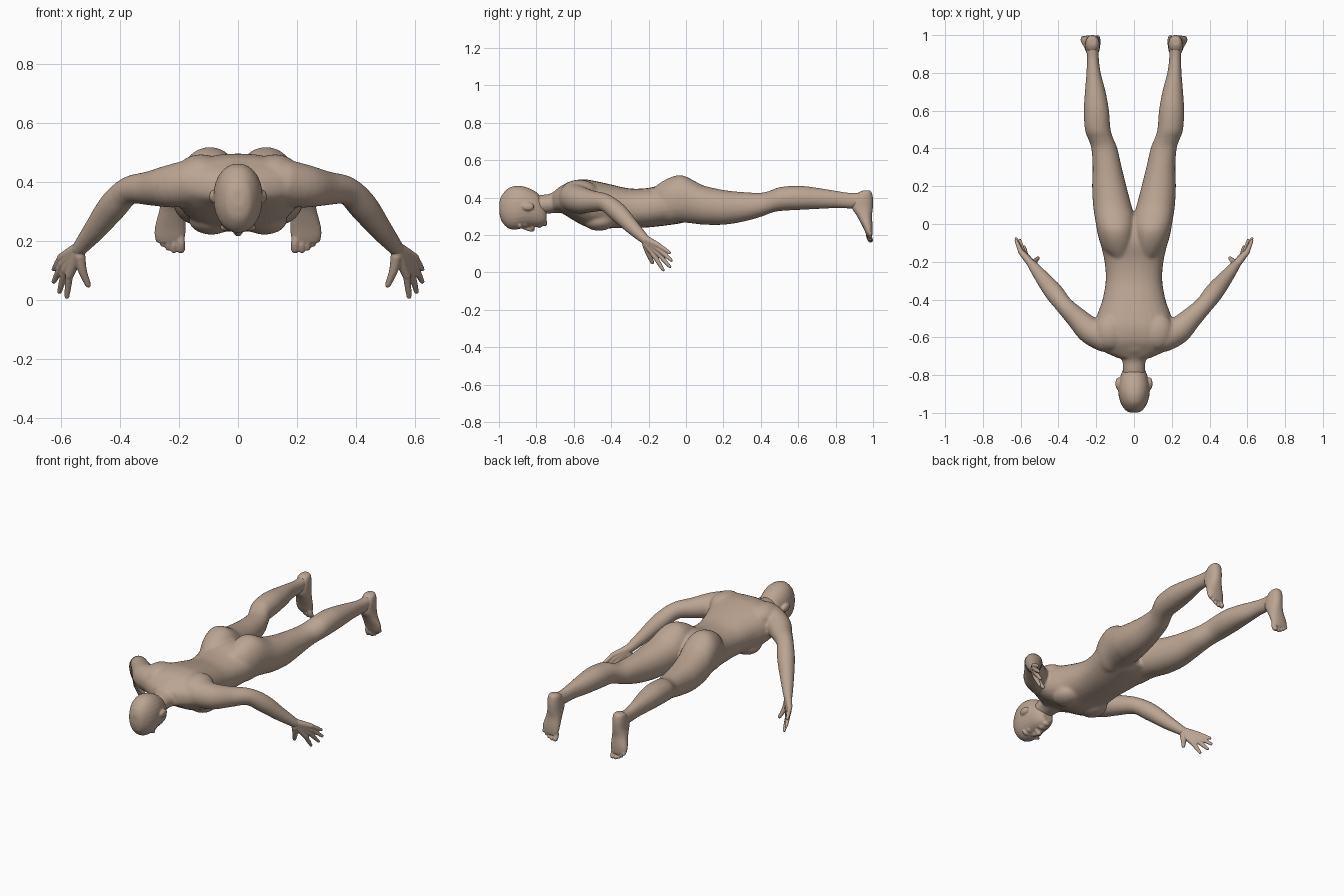
import bpy, bmesh, math
from mathutils import Vector, Matrix

skin = bpy.data.materials.new("skin")
skin.diffuse_color = (0.50, 0.375, 0.29, 1)
X, Y, Z = Vector((1, 0, 0)), Vector((0, 1, 0)), Vector((0, 0, 1))


def spline(rows, n=4):
    """Catmull-Rom interpolation of rows of numbers."""
    out = []
    for i in range(len(rows) - 1):
        q = [rows[max(i - 1, 0)], rows[i], rows[i + 1], rows[min(i + 2, len(rows) - 1)]]
        for k in range(n):
            t = k / n
            out.append([0.5 * (2 * b + (c - a) * t + (2 * a - 5 * b + 4 * c - d) * t * t
                        + (3 * b - a - 3 * c + d) * t ** 3) for a, b, c, d in zip(*q)])
    return out + [list(rows[-1])]


def loft(bm, rings, power=1.0, n=28):
    """Skin rings given as (centre, half axis u, half axis v)."""
    loops = []
    for c, u, v in rings:
        loop = []
        for k in range(n):
            a = 2 * math.pi * k / n
            p, q = math.cos(a), math.sin(a)
            p, q = math.copysign(abs(p) ** power, p), math.copysign(abs(q) ** power, q)
            loop.append(bm.verts.new(c + u * p + v * q))
        loops.append(loop)
    for a, b in zip(loops, loops[1:]):
        for k in range(n):
            bm.faces.new((a[k], a[(k + 1) % n], b[(k + 1) % n], b[k]))
    bm.faces.new(loops[0][::-1])
    bm.faces.new(loops[-1])


def along_y(bm, rows, s=1, power=1.0):
    """Rows: y, inner x, outer x, top z, bottom z."""
    loft(bm, [(Vector((s * (a + b) / 2, y, (t + u) / 2)), X * (b - a) / 2, Z * (t - u) / 2)
              for y, a, b, t, u in spline(rows)], power)


def tube(bm, pts, s=1, n=16):
    """Round limb with rounded ends through (x, y, z, radius)."""
    pts = spline(pts)
    P = [Vector((s * p[0], p[1], p[2])) for p in pts]
    R = [p[3] for p in pts]
    d0, d1 = (P[0] - P[1]).normalized(), (P[-1] - P[-2]).normalized()
    caps = ((0.5, 0.87), (0.85, 0.52), (0.98, 0.2))
    P = [P[0] + d0 * R[0] * a for a, _ in caps[::-1]] + P + [P[-1] + d1 * R[-1] * a for a, _ in caps]
    R = [R[0] * b for _, b in caps[::-1]] + R + [R[-1] * b for _, b in caps]
    rings = []
    for i, p in enumerate(P):
        d = (P[min(i + 1, len(P) - 1)] - P[max(i - 1, 0)]).normalized()
        u = d.cross(Vector((0.6, -0.5, 0.62))).normalized()
        rings.append((p, u * R[i], d.cross(u) * R[i]))
    loft(bm, rings, 1.0, n)


def ball(bm, c, r):
    bmesh.ops.create_uvsphere(bm, u_segments=24, v_segments=16, radius=1,
                              matrix=Matrix.Translation(c) @ Matrix.Diagonal((*r, 1)))


def finish(name, bm, voxel, rounds, mirror=False):
    """Fuse the overlapping pieces into one smooth skin."""
    bmesh.ops.recalc_face_normals(bm, faces=bm.faces)
    me = bpy.data.meshes.new(name)
    bm.to_mesh(me)
    bm.free()
    me.materials.append(skin)
    ob = bpy.data.objects.new(name, me)
    bpy.context.collection.objects.link(ob)
    if mirror:
        ob.modifiers.new("mirror", 'MIRROR').use_mirror_merge = False
    m = ob.modifiers.new("fuse", 'REMESH')
    m.mode, m.voxel_size, m.use_smooth_shade = 'VOXEL', voxel, True
    m = ob.modifiers.new("soften", 'SMOOTH')
    m.factor, m.iterations = 0.5, rounds


# body: torso, neck, arms and legs
bm = bmesh.new()
torso = [(-0.71, 0.085, 0.43, 0.33), (-0.67, 0.17, 0.458, 0.32), (-0.62, 0.215, 0.487, 0.29),
         (-0.55, 0.215, 0.498, 0.25), (-0.48, 0.195, 0.488, 0.232), (-0.40, 0.167, 0.47, 0.236),
         (-0.30, 0.15, 0.449, 0.238), (-0.20, 0.156, 0.452, 0.241), (-0.10, 0.178, 0.475, 0.252),
         (-0.02, 0.19, 0.465, 0.265), (0.04, 0.14, 0.42, 0.29)]
along_y(bm, [(y, -w, w, t, b) for y, w, t, b in torso], 1, 0.88)
along_y(bm, [(-0.86, -0.05, 0.05, 0.40, 0.31), (-0.78, -0.058, 0.058, 0.414, 0.31),
             (-0.72, -0.064, 0.064, 0.424, 0.316), (-0.66, -0.10, 0.10, 0.468, 0.32),
             (-0.60, -0.10, 0.10, 0.47, 0.33)])
leg = [(-0.19, 0.03, 0.11, 0.44, 0.32), (-0.14, 0.005, 0.16, 0.478, 0.275),
       (-0.09, -0.004, 0.183, 0.506, 0.263), (-0.04, -0.006, 0.195, 0.52, 0.268),
       (0.0, -0.006, 0.202, 0.513, 0.266), (0.05, 0.0, 0.21, 0.487, 0.26),
       (0.10, 0.014, 0.217, 0.463, 0.255), (0.20, 0.04, 0.222, 0.441, 0.255),
       (0.30, 0.065, 0.219, 0.43, 0.27), (0.40, 0.088, 0.226, 0.426, 0.297),
       (0.45, 0.108, 0.243, 0.438, 0.316), (0.50, 0.124, 0.26, 0.456, 0.328),
       (0.60, 0.132, 0.266, 0.464, 0.334), (0.70, 0.15, 0.26, 0.453, 0.339),
       (0.80, 0.176, 0.252, 0.437, 0.344), (0.88, 0.186, 0.25, 0.426, 0.342),
       (0.95, 0.186, 0.254, 0.43, 0.345)]
arm = [(0.15, -0.60, 0.40, 0.08), (0.23, -0.565, 0.387, 0.073), (0.30, -0.50, 0.38, 0.058),
       (0.37, -0.43, 0.372, 0.048), (0.425, -0.36, 0.318, 0.05), (0.485, -0.285, 0.24, 0.039),
       (0.54, -0.215, 0.172, 0.026)]
for s in (1, -1):
    along_y(bm, leg, s, 0.95)
    tube(bm, arm, s, 28)
    ball(bm, (s * 0.09, -0.465, 0.275), (0.078, 0.085, 0.052))    # chest
    ball(bm, (s * 0.125, -0.57, 0.43), (0.085, 0.10, 0.065))      # shoulder blade
finish("body", bm, 0.007, 12)

# head, face down
bm = bmesh.new()
along_y(bm, [(-0.998, -0.022, 0.022, 0.375, 0.318), (-0.985, -0.046, 0.046, 0.412, 0.272),
             (-0.95, -0.069, 0.069, 0.45, 0.236), (-0.91, -0.081, 0.081, 0.463, 0.229),
             (-0.87, -0.083, 0.083, 0.46, 0.238), (-0.83, -0.077, 0.077, 0.446, 0.243),
             (-0.79, -0.066, 0.066, 0.42, 0.245), (-0.76, -0.05, 0.05, 0.37, 0.255),
             (-0.745, -0.03, 0.03, 0.33, 0.272)], 1, 0.93)
tube(bm, [(0, -0.875, 0.243, 0.010), (0, -0.845, 0.234, 0.012), (0, -0.823, 0.231, 0.015)])  # nose
ball(bm, (0, -0.787, 0.247), (0.026, 0.007, 0.010))     # upper lip
ball(bm, (0, -0.776, 0.25), (0.022, 0.007, 0.010))      # lower lip
ball(bm, (0, -0.757, 0.263), (0.022, 0.016, 0.016))     # chin
for s in (1, -1):
    ball(bm, (s * 0.014, -0.822, 0.24), (0.010, 0.010, 0.009))   # nostril
    ball(bm, (s * 0.034, -0.888, 0.247), (0.028, 0.010, 0.013))  # brow
    ball(bm, (s * 0.033, -0.862, 0.255), (0.018, 0.009, 0.012))  # eyelid
    ball(bm, (s * 0.085, -0.845, 0.352), (0.013, 0.033, 0.022))  # ear
finish("head", bm, 0.005, 3)

# hands: palm plus five fingers
bm = bmesh.new()
wrist = (0.532, -0.226, 0.182, 0.022)
knuckles = [(0.600, -0.146, 0.144), (0.596, -0.144, 0.122), (0.586, -0.150, 0.102), (0.572, -0.166, 0.084)]
tips = [(0.624, -0.088, 0.106), (0.624, -0.078, 0.064), (0.605, -0.086, 0.030), (0.580, -0.122, 0.013)]
for k, t in zip(knuckles, tips):
    tube(bm, [wrist, (*[(a + b) / 2 for a, b in zip(wrist, k)], 0.019), (*k, 0.0145)])
    tube(bm, [(*k, 0.013), (*[(a + b) / 2 for a, b in zip(k, t)], 0.0115), (*t, 0.0085)])
tube(bm, [(0.537, -0.215, 0.15, 0.02), (0.527, -0.20, 0.10, 0.015), (0.508, -0.18, 0.053, 0.010)])  # thumb
finish("hands", bm, 0.004, 2, True)

# feet: toes down, soles to the back; rows: z, x, half width, front y, sole y
bm = bmesh.new()
foot = [(0.438, 0.22, 0.018, 0.945, 0.983), (0.425, 0.22, 0.032, 0.92, 0.994),
        (0.39, 0.22, 0.038, 0.895, 1.0), (0.345, 0.22, 0.040, 0.888, 0.999),
        (0.30, 0.223, 0.045, 0.915, 0.994), (0.25, 0.229, 0.052, 0.942, 0.998),
        (0.215, 0.231, 0.051, 0.958, 0.998), (0.195, 0.229, 0.042, 0.968, 0.995)]
loft(bm, [(Vector((x, (f + b) / 2, z)), X * w, Y * (b - f) / 2)
          for z, x, w, f, b in spline(foot)], 0.9)
for x, z, r in ((0.194, 0.174, 0.0145), (0.217, 0.170, 0.0105), (0.236, 0.178, 0.010),
                (0.254, 0.191, 0.010), (0.270, 0.206, 0.010)):
    tube(bm, [(x * 0.9 + 0.023, 0.976, z + 0.05, r), (x, 0.977, z + 0.02, r), (x, 0.986, z, r)])
finish("feet", bm, 0.004, 2, True)
